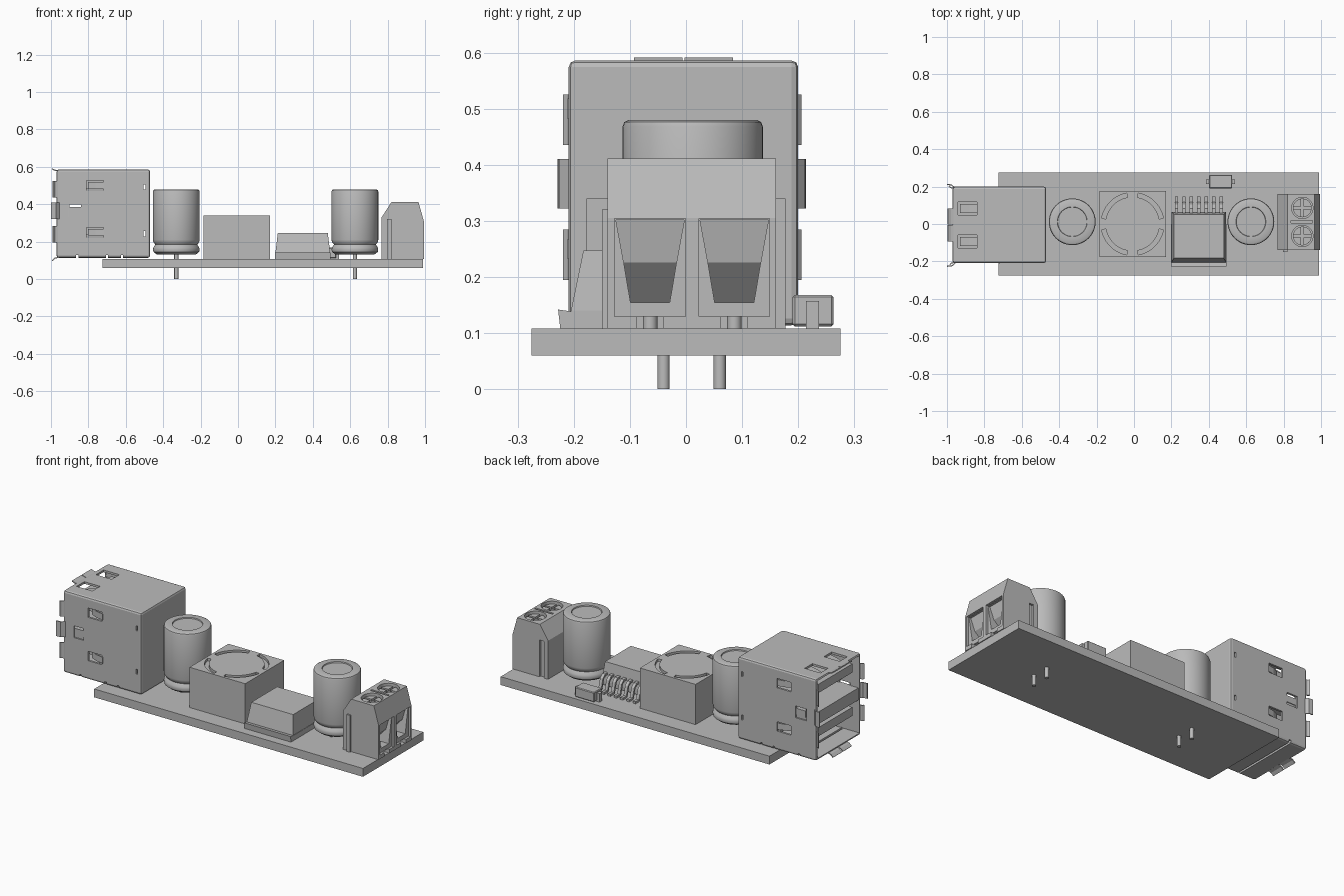
import bpy, bmesh, math
from mathutils import Vector

old = bpy.data.objects.get("Cube")
if old:
    bpy.data.objects.remove(old, do_unlink=True)

grey = bpy.data.materials.new("light grey")
grey.use_nodes = True
COLOUR = (0.5, 0.5, 0.5, 1)
grey.diffuse_color = COLOUR
grey.node_tree.nodes["Principled BSDF"].inputs["Base Color"].default_value = COLOUR


def loft(name, rings):
    """Closed solid through rings of equal point count."""
    bm = bmesh.new()
    rows = [[bm.verts.new(p) for p in ring] for ring in rings]
    n = len(rows[0])
    for a, b in zip(rows, rows[1:]):
        for i in range(n):
            j = (i + 1) % n
            bm.faces.new((a[i], a[j], b[j], b[i]))
    bm.faces.new(rows[0])
    bm.faces.new(rows[-1])
    bmesh.ops.recalc_face_normals(bm, faces=bm.faces)
    mesh = bpy.data.meshes.new(name)
    bm.to_mesh(mesh)
    bm.free()
    mesh.materials.append(grey)
    obj = bpy.data.objects.new(name, mesh)
    bpy.context.collection.objects.link(obj)
    return obj


def prism(name, pts, axis, a, b):
    """Extrude a 2D outline along an axis from a to b."""
    place = {"x": lambda p, t: (t, p[0], p[1]),
             "y": lambda p, t: (p[0], t, p[1]),
             "z": lambda p, t: (p[0], p[1], t)}[axis]
    return loft(name, [[place(p, t) for p in pts] for t in (a, b)])


def rect(x0, x1, y0, y1):
    return [(x0, y0), (x1, y0), (x1, y1), (x0, y1)]


def box(name, x0, x1, y0, y1, z0, z1):
    return prism(name, rect(x0, x1, y0, y1), "z", z0, z1)


def strip(name, path, axis, a, b, t):
    """Bent sheet of thickness t following a 2D path."""
    pts = [Vector(p) for p in path]
    back = []
    for i, p in enumerate(pts):
        d = (pts[min(i + 1, len(pts) - 1)] - pts[max(i - 1, 0)]).normalized()
        back.append(p + Vector((-d.y, d.x)) * t)
    return prism(name, pts + back[::-1], axis, a, b)


def activate(obj):
    bpy.ops.object.select_all(action="DESELECT")
    obj.select_set(True)
    bpy.context.view_layer.objects.active = obj


def smooth(obj):
    activate(obj)
    bpy.ops.object.shade_smooth_by_angle(angle=math.radians(35))


def lathe(name, profile, x, y, seg=48):
    rings = []
    for r, z in profile:
        rings.append([(x + r * math.cos(math.tau * i / seg),
                       y + r * math.sin(math.tau * i / seg), z) for i in range(seg)])
    obj = loft(name, rings)
    smooth(obj)
    return obj


def cylinder(name, x, y, r, z0, z1, seg=48):
    return lathe(name, [(r, z0), (r, z1)], x, y, seg)


def cut(obj, *cutters):
    activate(obj)
    for c in cutters:
        m = obj.modifiers.new("cut", "BOOLEAN")
        m.operation, m.solver, m.object = "DIFFERENCE", "EXACT", c
        bpy.ops.object.modifier_apply(modifier=m.name)
        bpy.data.objects.remove(c, do_unlink=True)


def bevel(obj, width, segments=2):
    activate(obj)
    m = obj.modifiers.new("bevel", "BEVEL")
    m.width, m.segments, m.limit_method = width, segments, "ANGLE"
    bpy.ops.object.modifier_apply(modifier=m.name)


# Circuit board
box("board", -0.725, 0.99, -0.275, 0.275, 0.06, 0.108)

# Electrolytic capacitors with leads
can = [(0.105, 0.132), (0.122, 0.145), (0.125, 0.158), (0.122, 0.17), (0.112, 0.185),
       (0.122, 0.197), (0.125, 0.21), (0.125, 0.468), (0.122, 0.476), (0.114, 0.48),
       (0.08, 0.48), (0.078, 0.474)]
for side, x in (("rear", -0.33), ("front", 0.625)):
    lathe(side + "_capacitor", can, x, 0.012)
    for y in (-0.04, 0.06):
        cylinder(side + "_capacitor_lead", x, y, 0.011, 0, 0.14, 16)

# Inductor with four arc grooves around its round core
inductor = box("inductor", -0.185, 0.17, -0.177, 0.177, 0.108, 0.34)
for k in range(4):
    mid = math.pi / 4 + k * math.pi / 2
    arc = [mid + (i / 6 - 1) * 0.6 for i in range(13)]
    groove = [(-0.008 + r * math.cos(a), r * math.sin(a))
              for r, angles in ((0.145, arc), (0.168, arc[::-1])) for a in angles]
    cut(inductor, prism("groove", groove, "z", 0.325, 0.36))

# Regulator chip: tapered body, heat tab, gull-wing leads
loft("regulator_body", [
    [(x, y, z) for x, y in rect(0.2 + d, 0.493 - d, -0.205 + 1.7 * d, 0.065 - d)]
    for z, d in ((0.118, 0), (0.14, 0), (0.247, 0.013))])
prism("regulator_tab", [(-0.224, 0.108), (0, 0.108), (0, 0.138), (-0.2, 0.138), (-0.228, 0.142)],
      "x", 0.198, 0.495)
for i in range(7):
    x = 0.227 + i * 0.04
    strip("regulator_lead", [(0.05, 0.18), (0.08, 0.18), (0.092, 0.168), (0.105, 0.122),
                             (0.115, 0.109), (0.148, 0.109)], "x", x - 0.009, x + 0.009, 0.012)

# Small surface-mount diode
bevel(box("diode_body", 0.402, 0.525, 0.19, 0.263, 0.112, 0.168), 0.004, 1)
box("diode_terminals", 0.385, 0.541, 0.214, 0.237, 0.108, 0.157)

# Screw terminal block
block = prism("terminal_block", [(0.768, 0.108), (0.768, 0.33), (0.82, 0.411), (0.965, 0.411),
                                 (0.995, 0.305), (0.995, 0.108)], "y", -0.14, 0.16)
cut(block, box("side_groove", 0.795, 0.822, 0.148, 0.2, 0.09, 0.32),
    box("top_slot", 0.84, 0.955, 0.006, 0.018, 0.398, 0.43))
box("block_rib", 0.797, 0.82, -0.15, -0.138, 0.108, 0.32)
for y in (-0.064, 0.086):
    funnel = loft("funnel", [[(x0, y - w, z), (1.02, y - w, z), (1.02, y + w, z), (x0, y + w, z)]
                             for z, x0, w in ((0.302, 0.97, 0.061), (0.226, 0.955, 0.047),
                                              (0.155, 0.89, 0.035))])
    cut(block, box("wire_recess", 0.982, 1.02, y - 0.063, y + 0.063, 0.13, 0.304), funnel,
        box("foot_notch", 0.9, 1.02, y - 0.024, y + 0.024, 0.1, 0.13),
        cylinder("screw_hole", 0.9, y, 0.057, 0.37, 0.43))
    cylinder("terminal_pin", 0.945, y, 0.013, 0.108, 0.135, 16)
    screw = cylinder("terminal_screw", 0.9, y, 0.05, 0.36, 0.398)
    cut(screw, box("slot", 0.84, 0.96, y - 0.007, y + 0.007, 0.385, 0.42),
        box("slot", 0.893, 0.907, y - 0.06, y + 0.06, 0.385, 0.42))

# Double connector shell, open towards -x
Y0, Y1 = -0.209, 0.2
YM = (Y0 + Y1) / 2
shell = box("connector_shell", -0.97, -0.47, Y0, Y1, 0.114, 0.586)
bevel(shell, 0.012)
cut(shell, box("cavity", -1.1, -0.52, Y0 + 0.012, Y1 - 0.012, 0.127, 0.574))
for z in (0.25, 0.5):
    cut(shell, box("side_window", -0.81, -0.72, -0.4, 0.4, z - 0.027, z + 0.027),
        box("back_slot", -0.505, -0.495, -0.4, 0.4, z - 0.022, z + 0.006))
for y in (YM - 0.088, YM + 0.088):
    cut(shell, box("top_window", -0.94, -0.84, y - 0.035, y + 0.035, 0.55, 0.62))
for x in (-0.86, -0.7, -0.62):
    cut(shell, box("bottom_notch", x - 0.006, x + 0.006, -0.4, 0.4, 0.1, 0.13))
cut(shell, box("clip_window", -0.91, -0.84, -0.4, 0.4, 0.332, 0.4))

# Spring fingers inside the windows, side clips and flared lips
for s, wall in ((-1, Y0), (1, Y1)):
    def out(pts):
        return [(x, wall + s * d) for x, d in pts]
    for z in (0.25, 0.5):
        strip("side_spring", out([(-0.715, -0.004), (-0.76, -0.012), (-0.8, -0.03)]),
              "z", z - 0.018, z + 0.018, 0.006)
    strip("side_clip", out([(-0.9, -0.006), (-0.955, -0.006), (-0.975, 0.012), (-1.0, 0.014)]),
          "z", 0.322, 0.41, 0.006)
    box("clip_tongue", -0.9, -0.84, wall - s * 0.01, wall - s * 0.004, 0.348, 0.385)
    for z in (0.24, 0.48):
        strip("side_lip", out([(-0.965, -0.006), (-0.978, -0.003), (-0.987, 0.006)]),
              "z", z - 0.045, z + 0.045, 0.006)
for y in (YM - 0.045, YM + 0.045):
    strip("top_lip", [(-0.96, 0.576), (-0.98, 0.579), (-0.996, 0.586)], "y",
          y - 0.043, y + 0.043, -0.006)
    strip("bottom_lip", [(-0.96, 0.12), (-0.98, 0.114), (-0.996, 0.1)], "y",
          y - 0.04, y + 0.04, 0.006)
for y in (YM - 0.088, YM + 0.088):
    strip("top_spring", [(-0.835, 0.576), (-0.88, 0.568), (-0.93, 0.55)], "y",
          y - 0.024, y + 0.024, 0.006)

# Connector interior: divider, two contact tongues, plastic back
box("port_divider", -0.962, -0.515, Y0 + 0.008, Y1 - 0.008, 0.315, 0.385)
box("port_back", -0.6, -0.515, Y0 + 0.008, Y1 - 0.008, 0.122, 0.578)
for z in (0.235, 0.485):
    box("port_tongue", -0.95, -0.59, YM - 0.155, YM + 0.155, z, z + 0.05)
    for i in range(4):
        y = YM + (i - 1.5) * 0.075
        box("port_contact", -0.935, -0.59, y - 0.014, y + 0.014, z - 0.006, z + 0.002)
